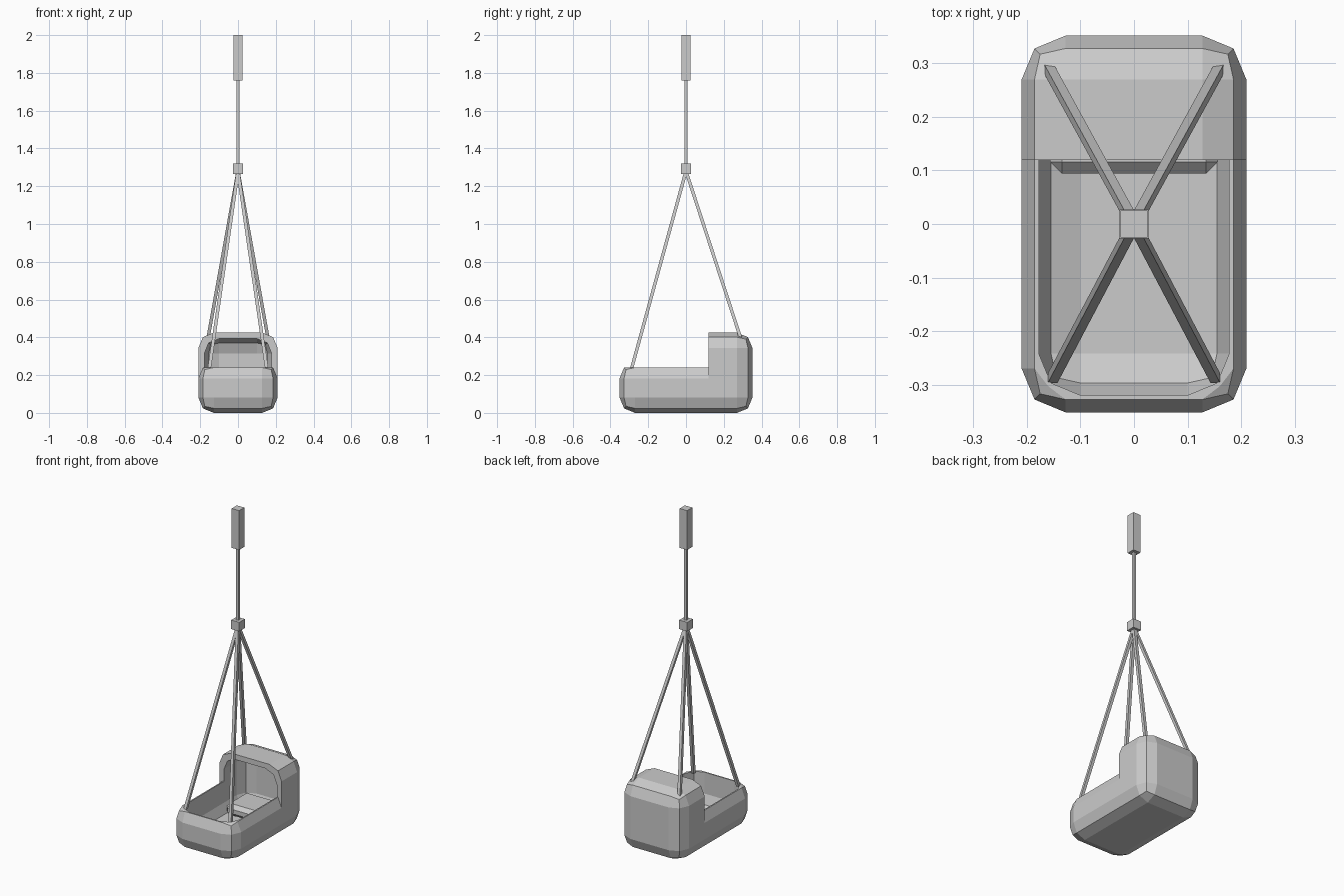
import bpy, bmesh
from mathutils import Vector

if "Cube" in bpy.data.objects:
    bpy.data.objects.remove(bpy.data.objects["Cube"], do_unlink=True)

grey = bpy.data.materials.new("plain_grey")
grey.use_nodes = True
colour = (0.6, 0.6, 0.6, 1)
grey.diffuse_color = colour
grey.node_tree.nodes["Principled BSDF"].inputs["Base Color"].default_value = colour


def finish(name, bm):
    bmesh.ops.recalc_face_normals(bm, faces=bm.faces)
    mesh = bpy.data.meshes.new(name)
    bm.to_mesh(mesh)
    bm.free()
    mesh.materials.append(grey)
    obj = bpy.data.objects.new(name, mesh)
    bpy.context.collection.objects.link(obj)
    return obj


def box(name, lo, hi, bevel=0.0, segments=2):
    """Box between two corners, with optional faceted rounding."""
    lo, hi = Vector(lo), Vector(hi)
    bm = bmesh.new()
    bmesh.ops.create_cube(bm, size=1)
    for v in bm.verts:
        v.co = (lo + hi) / 2 + v.co * (hi - lo)
    if bevel:
        bmesh.ops.bevel(bm, geom=bm.edges[:], offset=bevel, segments=segments,
                        profile=0.5, affect='EDGES')
    return finish(name, bm)


def strut(name, bottom, top, size):
    """Square bar whose ends stay level."""
    bm = bmesh.new()
    bmesh.ops.create_cube(bm, size=1)
    for v in bm.verts:
        end = Vector(top if v.co.z > 0 else bottom)
        v.co = end + Vector((v.co.x * size, v.co.y * size, 0))
    return finish(name, bm)


def carve(obj, *cutters):
    for cutter in cutters:
        cutter.hide_render = True
        mod = obj.modifiers.new("carve", 'BOOLEAN')
        mod.operation = 'DIFFERENCE'
        mod.solver = 'EXACT'
        mod.object = cutter
        bpy.context.view_layer.objects.active = obj
        bpy.ops.object.modifier_apply(modifier=mod.name)
        bpy.data.objects.remove(cutter, do_unlink=True)


W, L, R = 0.21, 0.352, 0.082      # half width, half length, corner radius
WALL, SPLIT, RIM, TOP = 0.032, 0.12, 0.24, 0.425


def cavity(top):
    return box("cavity", (WALL - W, WALL - L, WALL),
               (W - WALL, L - WALL, top), R - 0.004)


# Open tub in front of the hood
tub = box("basket_tub", (-W, -L, 0), (W, L, RIM + 0.024), R)
carve(tub, cavity(0.6),
      box("trim_top", (-1, -1, RIM), (1, 1, 1)),
      box("trim_back", (-1, SPLIT, -1), (1, 1, 1)))

# Tall hooded end
hood = box("basket_hood", (-W, -L, 0), (W, L, TOP), R)
carve(hood, cavity(TOP - WALL),
      box("trim_front", (-1, -1, -1), (1, SPLIT, 1)))

# Pillow under the hood
box("pillow", (-0.157, 0.094, 0.05), (0.157, 0.3, 0.12), 0.022, 1)

# Four ropes from the basket corners to the knot
for side, x in (("right", -1), ("left", 1)):
    strut("front_rope_" + side, (x * 0.152, -0.288, RIM - 0.005), (0, 0, 1.28), 0.018)
    strut("rear_rope_" + side, (x * 0.158, 0.288, TOP - 0.025), (0, 0, 1.28), 0.018)

# Knot block, hanging rod and top holder
box("knot_block", (-0.027, -0.027, 1.265), (0.027, 0.027, 1.32))
strut("hanging_rod", (0, 0, 1.31), (0, 0, 1.77), 0.016)
box("top_holder", (-0.025, -0.025, 1.76), (0.025, 0.025, 2))
